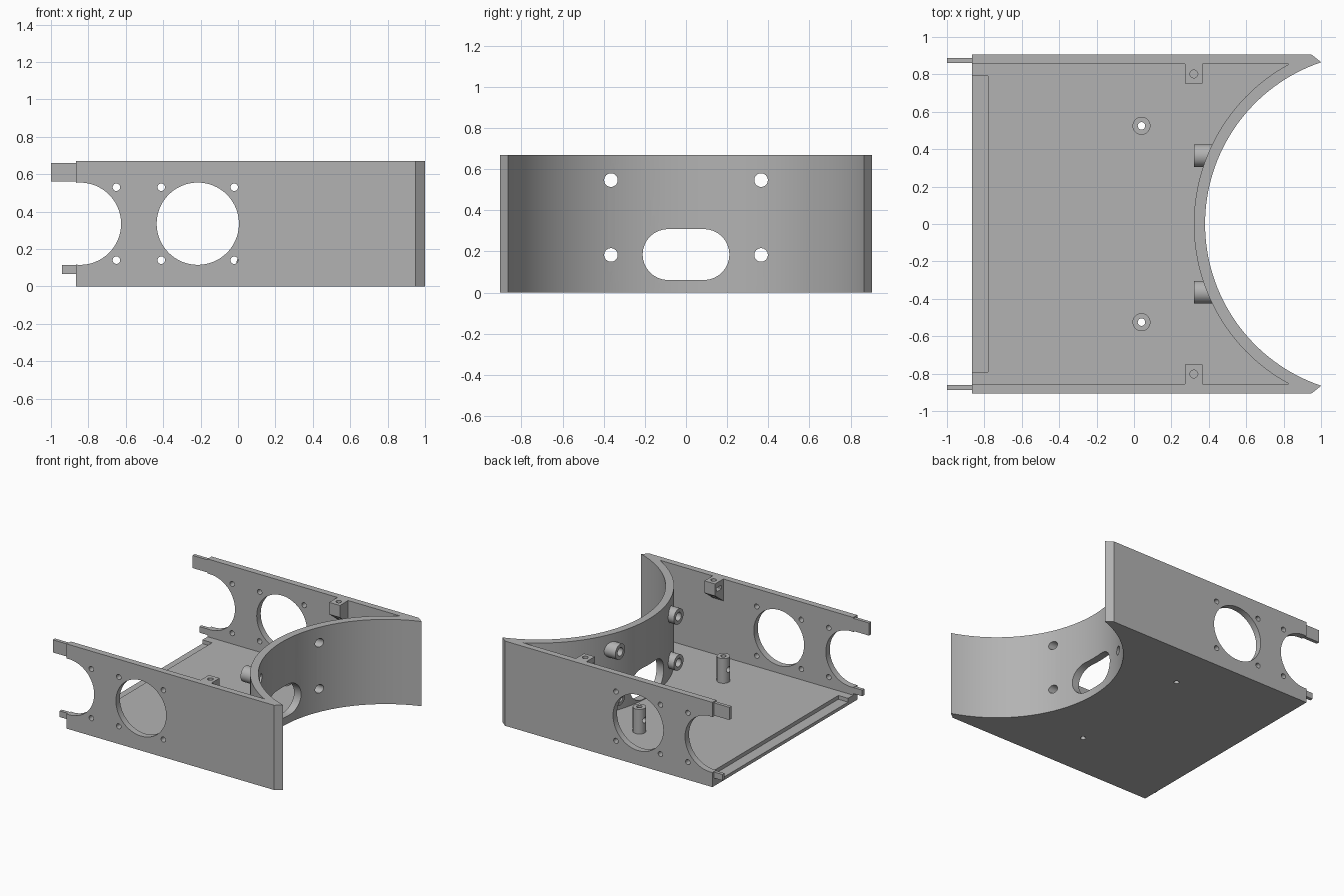
import bpy, bmesh, math

cube = bpy.data.objects.get("Cube")
if cube:
    bpy.data.objects.remove(cube, do_unlink=True)

grey = bpy.data.materials.new("plain grey")
grey.use_nodes = True
GREY = (0.45, 0.45, 0.45, 1)
grey.diffuse_color = GREY
grey.node_tree.nodes["Principled BSDF"].inputs["Base Color"].default_value = GREY

# Main dimensions
BACK, HALF, INNER, TOP, FLOOR = -0.865, 0.905, 0.855, 0.67, 0.055
ARC_X, ARC_R, WALL = 1.293, 0.913, 0.06
PLACE = {
    "x": lambda u, v, w: (w, u, v),
    "y": lambda u, v, w: (u, w, v),
    "z": lambda u, v, w: (u, v, w),
}


def prism(name, points, start, end, axis="z"):
    """Extrude a closed outline along an axis."""
    bm = bmesh.new()
    low = [bm.verts.new(PLACE[axis](u, v, start)) for u, v in points]
    high = [bm.verts.new(PLACE[axis](u, v, end)) for u, v in points]
    bm.faces.new(low)
    bm.faces.new(high)
    n = len(points)
    for i in range(n):
        j = (i + 1) % n
        bm.faces.new((low[i], low[j], high[j], high[i]))
    bmesh.ops.recalc_face_normals(bm, faces=bm.faces)
    mesh = bpy.data.meshes.new(name)
    bm.to_mesh(mesh)
    bm.free()
    mesh.materials.append(grey)
    obj = bpy.data.objects.new(name, mesh)
    bpy.context.collection.objects.link(obj)
    return obj


def rect(u0, u1, v0, v1):
    return [(u0, v0), (u1, v0), (u1, v1), (u0, v1)]


def circle(u, v, r, n=32):
    return [(u + r * math.cos(math.tau * i / n), v + r * math.sin(math.tau * i / n))
            for i in range(n)]


def arc(radius, reach, n=64):
    """Concave arc in plan, from y = -reach to y = reach."""
    a = math.asin(reach / radius)
    return [(ARC_X - radius * math.cos(t), radius * math.sin(t))
            for t in (a * (2 * i / n - 1) for i in range(n + 1))]


def cut(obj, cutters):
    """Subtract the cutters, then discard them."""
    for c in cutters:
        c.hide_render = True
        mod = obj.modifiers.new("cut", "BOOLEAN")
        mod.operation, mod.solver, mod.object = "DIFFERENCE", "EXACT", c
    bpy.context.view_layer.update()
    graph = bpy.context.evaluated_depsgraph_get()
    mesh = bpy.data.meshes.new_from_object(obj.evaluated_get(graph))
    obj.modifiers.clear()
    obj.data = mesh
    for c in cutters:
        bpy.data.objects.remove(c, do_unlink=True)


def drill(u, v, r, start, end, axis, n=32):
    return prism("cutter", circle(u, v, r, n), start, end, axis)


parts = []

# Tray: floor, side walls and concave end wall
outline = ([(BACK, -HALF), (0.95, -HALF)] + arc(ARC_R, 0.865)
           + [(0.95, HALF), (BACK, HALF)])
tray = prism("tray", outline, 0, TOP)
cavity = [(-1.2, -INNER)] + arc(ARC_R + WALL, INNER) + [(-1.2, INNER)]
cutters = [prism("cutter", cavity, FLOOR, 1)]

# Shallow rebate along the open edge of the floor
cutters.append(prism("cutter", rect(-1, -0.78, -0.79, 0.79), 0.025, 0.2))

# Large openings and screw holes through both side walls
MID, REACH = 0.335, 0.195
for x in (-0.845, -0.215):
    cutters.append(drill(x, MID, 0.22, -1.1, 1.1, "y", 64))
for x in (-0.65, -0.41, -0.02):
    for s in (-1, 1):
        cutters.append(drill(x, MID + s * REACH, 0.02, -1.1, 1.1, "y"))

# Rounded slot in the concave wall
slot = []
for i in range(34):
    t = math.pi * (i % 17) / 16 + (-math.pi / 2 if i < 17 else math.pi / 2)
    side = 1 if i < 17 else -1
    slot.append((side * 0.087 + 0.124 * math.cos(t), 0.185 + 0.124 * math.sin(t)))
cutters.append(prism("cutter", slot, 0.2, 0.8, "x"))

for side, label in ((1, "left"), (-1, "right")):
    # Bosses behind the concave wall, with bores running through it
    for z, level in ((0.183, "lower"), (0.547, "upper")):
        y = side * 0.365
        boss = prism(f"{label}_{level}_boss", circle(y, z, 0.061), 0.32, 0.422, "x")
        cut(boss, [drill(y, z, 0.033, 0.2, 0.7, "x")])
        cutters.append(drill(y, z, 0.033, 0.2, 0.7, "x"))
        parts.append(boss)

    # Floor post with a vertical bore and a cross hole
    px, py = 0.04, side * 0.525
    post = prism(f"{label}_post", circle(px, py, 0.048), FLOOR - 0.01, 0.25)
    cut(post, [drill(px, py, 0.02, -0.1, 0.4, "z"),
               drill(py, 0.155, 0.022, -0.1, 0.2, "x")])
    cutters.append(drill(px, py, 0.02, -0.1, 0.4, "z"))
    parts.append(post)

    # Wedge bracket at the top of the side wall, with bore and nut slot
    wedge = [(side * 0.752, TOP), (side * 0.865, TOP),
             (side * 0.865, 0.49), (side * 0.752, 0.575)]
    bracket = prism(f"{label}_bracket", wedge, 0.272, 0.365, "x")
    y0, y1 = sorted((side * 0.77, side * 0.835))
    cut(bracket, [drill(0.32, side * 0.802, 0.021, 0.4, 0.8, "z"),
                  prism("cutter", rect(y0, y1, 0.6, 0.63), 0.2, 0.345, "x")])
    parts.append(bracket)

    # Tabs projecting from the open end
    y0, y1 = sorted((side * 0.86, side * 0.887))
    for level, tip, z0, z1 in (("upper", -1, 0.56, 0.66), ("lower", -0.94, 0.065, 0.113)):
        parts.append(prism(f"{label}_{level}_tab", rect(tip, BACK + 0.01, y0, y1), z0, z1))

cut(tray, cutters)
parts.append(tray)

# Smooth curved surfaces while keeping edges crisp
bpy.ops.object.select_all(action="DESELECT")
for obj in parts:
    obj.select_set(True)
bpy.context.view_layer.objects.active = tray
bpy.ops.object.shade_smooth_by_angle(angle=math.radians(30))
